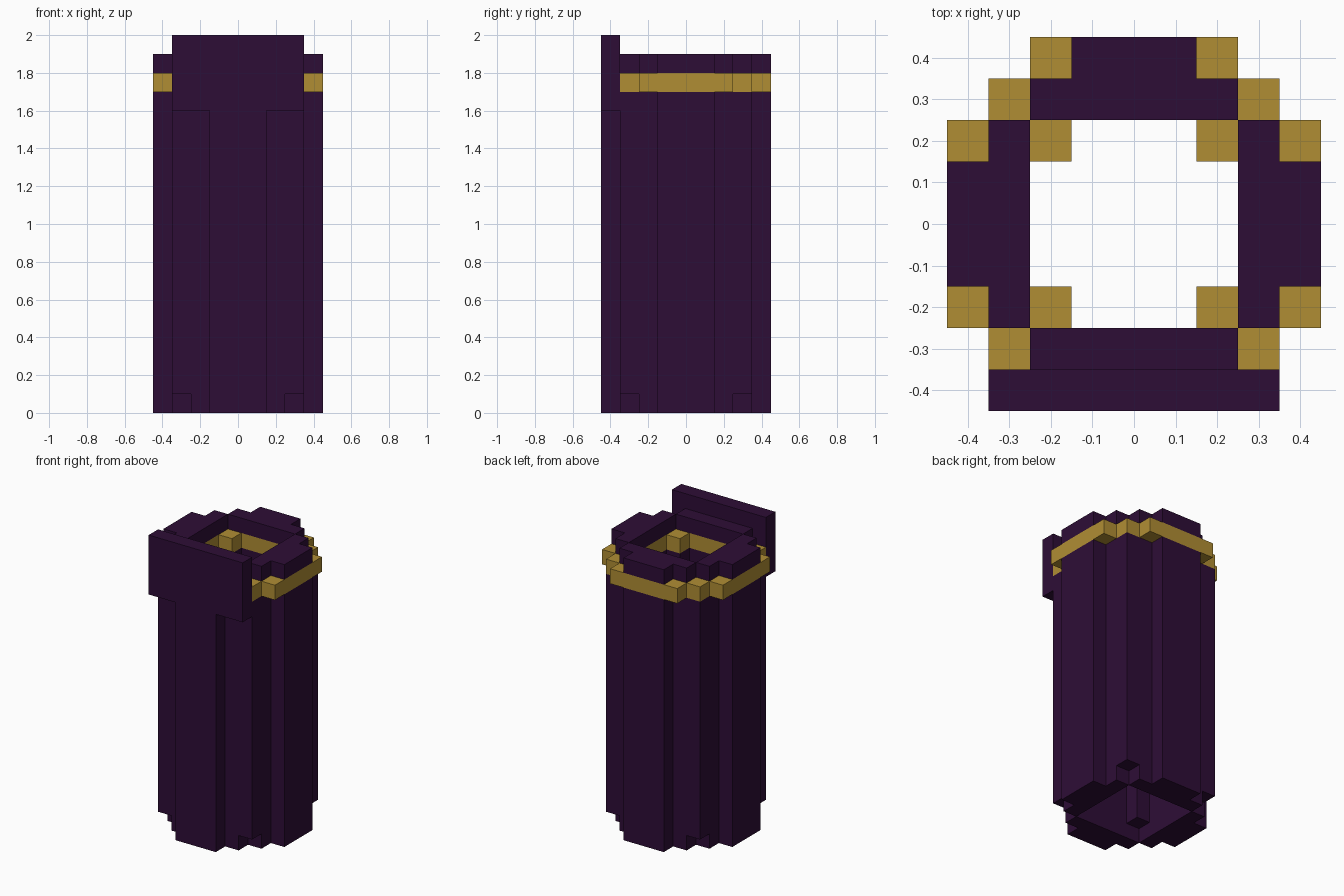
import bpy
import bmesh

if "Cube" in bpy.data.objects:
    bpy.data.objects.remove(bpy.data.objects["Cube"])

C = 0.1  # cell size of the blocky grid
LEVELS = [0.0, 0.1, 1.6, 1.7, 1.8, 1.9, 2.0]  # heights of the slab boundaries


def material(name, rgb):
    m = bpy.data.materials.new(name)
    m.diffuse_color = (*rgb, 1.0)
    m.use_nodes = True
    m.node_tree.nodes["Principled BSDF"].inputs["Base Color"].default_value = m.diffuse_color
    return m


purple = material("dark_purple", (0.027, 0.004, 0.037))
gold = material("gold", (0.434, 0.270, 0.034))


# Cross-sections, symmetric in both axes
def rim(i, j):
    lo, hi = sorted((abs(i), abs(j)))
    return (hi == 4 and lo <= 1) or (hi == 3 and lo <= 2)


def tube(i, j):
    return rim(i, j) or (abs(i) == abs(j) and abs(i) in (2, 3))


def band(i, j):
    return tube(i, j) or sorted((abs(i), abs(j))) == [2, 4]


def plate(i, j):
    return j == -4 and abs(i) <= 3


# Part name, cross-section, slabs it fills, material; the plate claims its cells first
PARTS = [
    ("front_plate", plate, range(2, 6), purple),
    ("bottom_rim", rim, range(0, 1), purple),
    ("tube_body", tube, range(1, 3), purple),
    ("trim_band", band, range(3, 4), gold),
    ("top_rim", rim, range(4, 5), purple),
]

owner = {}
for name, section, slabs, mat in PARTS:
    for k in slabs:
        for i in range(-4, 5):
            for j in range(-4, 5):
                if section(i, j):
                    owner.setdefault((i, j, k), name)

# Each side: neighbour step and corners (0/1 per axis), counter-clockwise from outside
SIDES = {
    (1, 0, 0): ((1, 0, 0), (1, 1, 0), (1, 1, 1), (1, 0, 1)),
    (-1, 0, 0): ((0, 0, 0), (0, 0, 1), (0, 1, 1), (0, 1, 0)),
    (0, 1, 0): ((0, 1, 0), (0, 1, 1), (1, 1, 1), (1, 1, 0)),
    (0, -1, 0): ((0, 0, 0), (1, 0, 0), (1, 0, 1), (0, 0, 1)),
    (0, 0, 1): ((0, 0, 1), (1, 0, 1), (1, 1, 1), (0, 1, 1)),
    (0, 0, -1): ((0, 0, 0), (0, 1, 0), (1, 1, 0), (1, 0, 0)),
}

# Build each part from its exposed cell sides only
for name, section, slabs, mat in PARTS:
    bm = bmesh.new()
    for (i, j, k), part in owner.items():
        if part != name:
            continue
        for (di, dj, dk), corners in SIDES.items():
            if (i + di, j + dj, k + dk) in owner:
                continue
            bm.faces.new([bm.verts.new(((i - 0.5 + x) * C, (j - 0.5 + y) * C, LEVELS[k + z]))
                          for x, y, z in corners])
    bmesh.ops.remove_doubles(bm, verts=bm.verts, dist=0.001)
    mesh = bpy.data.meshes.new(name)
    bm.to_mesh(mesh)
    bm.free()
    mesh.materials.append(mat)
    bpy.context.collection.objects.link(bpy.data.objects.new(name, mesh))
